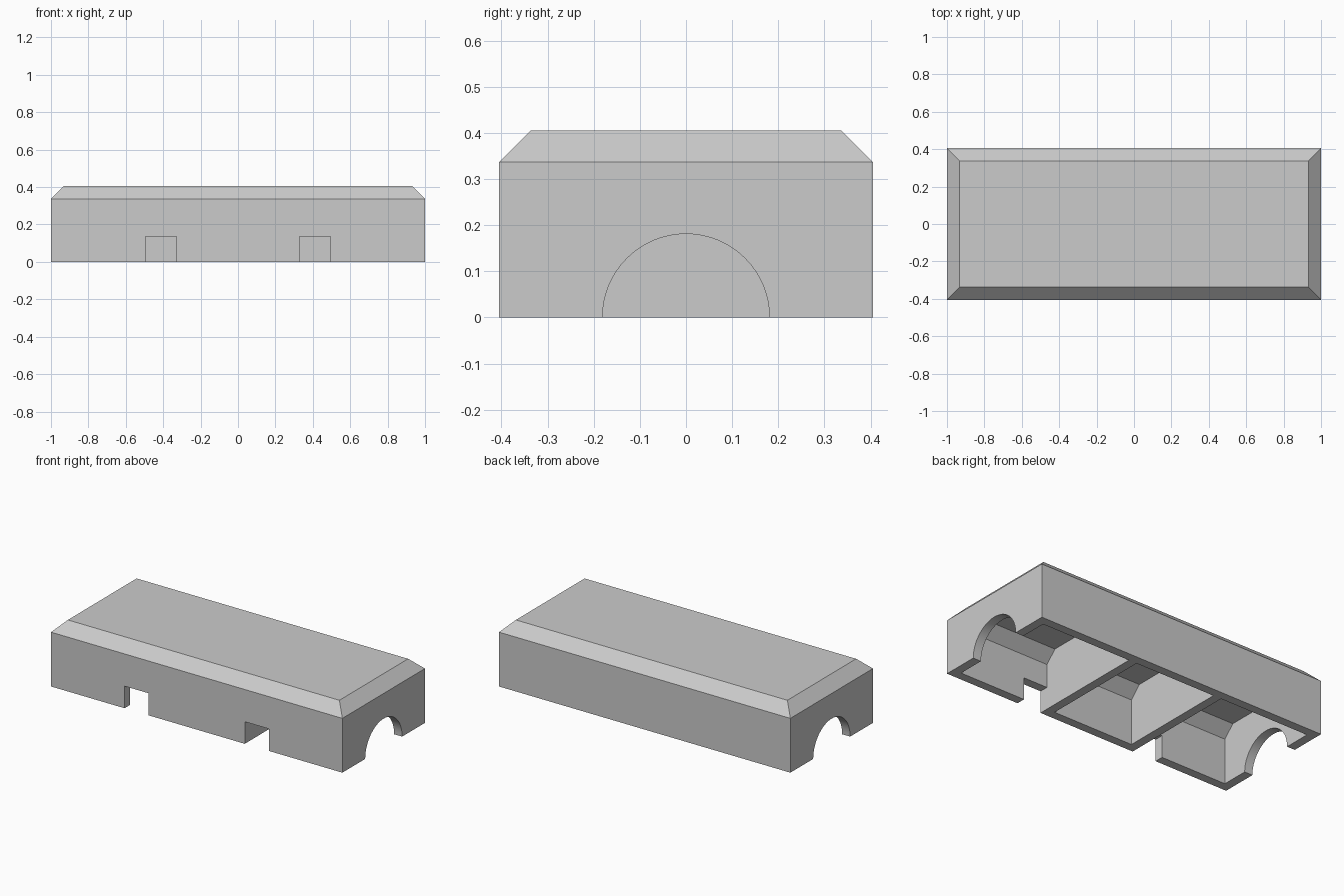
import bpy, bmesh, math
from mathutils import Matrix

cube = bpy.data.objects.get("Cube")
if cube:
    bpy.data.objects.remove(cube, do_unlink=True)

HALF_W, HEIGHT, CHAMFER, WALL = 0.405, 0.405, 0.068, 0.055
NOTCH_IN, NOTCH_OUT, NOTCH_TOP = 0.33, 0.495, 0.137
ARCH_R = 0.181

grey = bpy.data.materials.new("light_grey")
grey.use_nodes = True
colour = (0.6, 0.6, 0.6, 1)
grey.diffuse_color = colour
grey.node_tree.nodes["Principled BSDF"].inputs["Base Color"].default_value = colour


def make_object(name, bm):
    bmesh.ops.recalc_face_normals(bm, faces=bm.faces)
    mesh = bpy.data.meshes.new(name)
    bm.to_mesh(mesh)
    bm.free()
    mesh.materials.append(grey)
    obj = bpy.data.objects.new(name, mesh)
    bpy.context.collection.objects.link(obj)
    return obj


def prism(name, profile, x0, x1):
    """Extrude a (y, z) profile along x."""
    bm = bmesh.new()
    face = bm.faces.new([bm.verts.new((x0, y, z)) for y, z in profile])
    ext = bmesh.ops.extrude_face_region(bm, geom=[face])
    verts = [v for v in ext["geom"] if isinstance(v, bmesh.types.BMVert)]
    bmesh.ops.translate(bm, verts=verts, vec=(x1 - x0, 0, 0))
    return make_object(name, bm)


def rectangle(y0, y1, z0, z1):
    return [(y0, z0), (y1, z0), (y1, z1), (y0, z1)]


# Outer block: straight sides with a mitred chamfer around the top
bm = bmesh.new()
bmesh.ops.create_cube(bm, size=1, matrix=Matrix.Translation((0, 0, HEIGHT / 2))
                      @ Matrix.Diagonal((2, 2 * HALF_W, HEIGHT, 1)))
rim = [e for e in bm.edges if all(v.co.z > HEIGHT / 2 for v in e.verts)]
bmesh.ops.bevel(bm, geom=rim, offset=CHAMFER, segments=1, affect='EDGES')
housing = make_object("housing", bm)

cutters = []

# Three open-bottomed compartments, leaving two cross walls
side, roof = HALF_W - WALL, HEIGHT - WALL
cavity = [(-side, -0.1), (side, -0.1), (side, roof - CHAMFER),
          (side - CHAMFER, roof), (CHAMFER - side, roof), (-side, roof - CHAMFER)]
inner = NOTCH_IN - WALL
for x0, x1 in [(-1 + WALL, -NOTCH_IN), (-inner, inner), (NOTCH_IN, 1 - WALL)]:
    cutters.append(prism("compartment_cutter", cavity, x0, x1))

arch = [(ARCH_R * math.cos(a), ARCH_R * math.sin(a))
        for a in (math.tau * i / 64 for i in range(64))]
for s in (-1, 1):
    # Notches in the front wall
    x0, x1 = sorted((s * NOTCH_IN, s * NOTCH_OUT))
    cutters.append(prism("notch_cutter", rectangle(-0.5, -0.3, -0.1, NOTCH_TOP), x0, x1))
    # Round arches in the end walls
    x0, x1 = sorted((s * 0.9, s * 1.1))
    cutters.append(prism("arch_cutter", arch, x0, x1))

bpy.context.view_layer.objects.active = housing
for cutter in cutters:
    mod = housing.modifiers.new("cut", 'BOOLEAN')
    mod.operation = 'DIFFERENCE'
    mod.solver = 'EXACT'
    mod.object = cutter
    bpy.ops.object.modifier_apply(modifier=mod.name)
    bpy.data.objects.remove(cutter, do_unlink=True)

# Smooth arches, sharp corners
bpy.ops.object.select_all(action='DESELECT')
housing.select_set(True)
bpy.ops.object.shade_smooth_by_angle(angle=math.radians(25))
